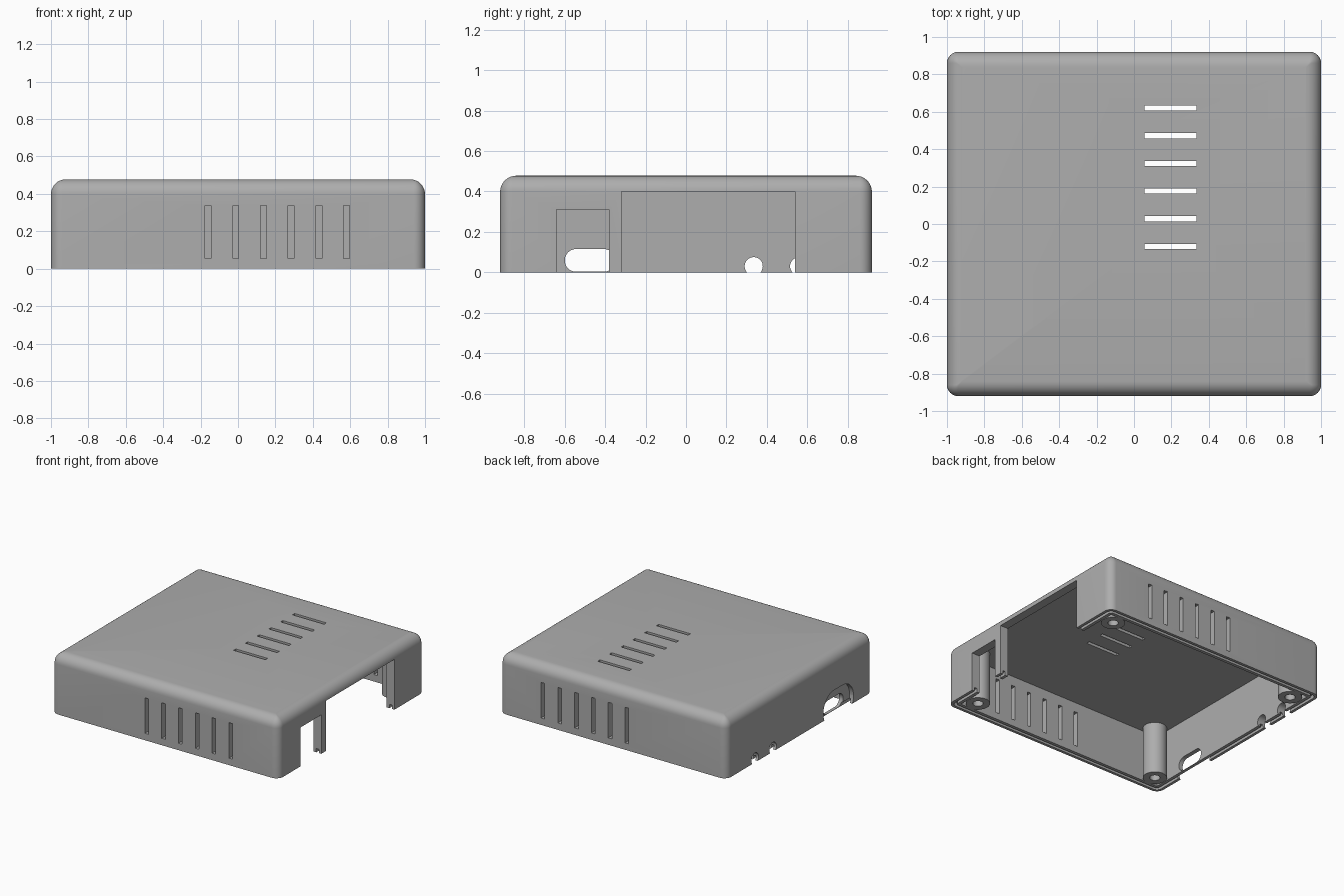
import bpy, bmesh
from math import sin, cos, pi

cube = bpy.data.objects.get("Cube")
if cube:
    bpy.data.objects.remove(cube, do_unlink=True)

WALL = 0.07
HX, HY, HEIGHT, TOP_R = 1.0, 0.92, 0.478, 0.08
CEILING = 0.415

grey = bpy.data.materials.new("plain grey")
grey.use_nodes = True
colour = (0.42, 0.42, 0.42, 1)
grey.diffuse_color = colour
grey.node_tree.nodes["Principled BSDF"].inputs["Base Color"].default_value = colour


def rounded_rect(hx, hy, r, steps=8):
    """Outline of a rectangle with round corners, counter-clockwise."""
    pts = []
    for q, (sx, sy) in enumerate([(1, 1), (-1, 1), (-1, -1), (1, -1)]):
        for i in range(steps + 1):
            a = (q + i / steps) * pi / 2
            pts.append((sx * (hx - r) + r * cos(a), sy * (hy - r) + r * sin(a)))
    return pts


def loft(bm, rings):
    """Skin a stack of equal-length rings and cap both ends."""
    rows = [[bm.verts.new(p) for p in ring] for ring in rings]
    for a, b in zip(rows, rows[1:]):
        for i in range(len(a)):
            j = (i + 1) % len(a)
            bm.faces.new((a[i], a[j], b[j], b[i]))
    bm.faces.new(rows[0][::-1])
    bm.faces.new(rows[-1])


def box(bm, x0, x1, y0, y1, z0, z1):
    loft(bm, [[(x0, y0, z), (x1, y0, z), (x1, y1, z), (x0, y1, z)] for z in (z0, z1)])


def side_hole(bm, x0, x1, y, z, hy, r):
    """Rod along x with a stadium or circular section."""
    section = rounded_rect(hy, r, r * 0.999)
    loft(bm, [[(x, y + u, z + v) for u, v in section] for x in (x0, x1)])


def make(name, bm):
    bmesh.ops.recalc_face_normals(bm, faces=bm.faces)
    mesh = bpy.data.meshes.new(name)
    bm.to_mesh(mesh)
    bm.free()
    mesh.materials.append(grey)
    obj = bpy.data.objects.new(name, mesh)
    bpy.context.collection.objects.link(obj)
    return obj


def cut(target, bm):
    """Subtract a temporary cutter from the target."""
    tool = make("cutter", bm)
    tool.hide_render = True
    mod = target.modifiers.new("cut", "BOOLEAN")
    mod.operation, mod.solver, mod.object = "DIFFERENCE", "EXACT", tool
    graph = bpy.context.evaluated_depsgraph_get()
    mesh = bpy.data.meshes.new_from_object(target.evaluated_get(graph))
    target.modifiers.clear()
    target.data = mesh
    bpy.data.objects.remove(tool, do_unlink=True)


def smooth(obj):
    bpy.ops.object.select_all(action="DESELECT")
    obj.select_set(True)
    bpy.context.view_layer.objects.active = obj
    bpy.ops.object.shade_smooth_by_angle(angle=0.5)


# Outer cover with rolled top edge
bm = bmesh.new()
levels = [(0, 0)]
for i in range(9):
    a = i / 8 * pi / 2
    levels.append((TOP_R * (1 - cos(a)), HEIGHT - TOP_R * (1 - sin(a))))
loft(bm, [[(x, y, z) for x, y in rounded_rect(HX - d, HY - d, max(0.06 - d, 0.004))]
          for d, z in levels])
cover = make("cover", bm)

# Hollow inside
bm = bmesh.new()
box(bm, WALL - HX, HX - WALL, WALL - HY, HY - WALL, -0.1, CEILING)
cut(cover, bm)

# Groove around the bottom rim
bm = bmesh.new()
loft(bm, [[(x, y, z) for x, y in rounded_rect(HX - 0.022, HY - 0.022, 0.04)]
          for z in (-0.1, 0.03)])
cutter_core = bmesh.new()
loft(cutter_core, [[(x, y, z) for x, y in rounded_rect(HX - 0.045, HY - 0.045, 0.02)]
                   for z in (-0.2, 0.1)])
groove = make("groove_ring", bm)
cut(groove, cutter_core)
bm = bmesh.new()
bm.from_mesh(groove.data)
bpy.data.objects.remove(groove, do_unlink=True)
cut(cover, bm)

# Vent slots in the front, back and top, plus the openings in the +x wall
bm = bmesh.new()
for i in range(6):
    step = i * 0.148
    for x, y in ((-0.16, -HY), (-0.123, HY)):
        box(bm, x + step - 0.016, x + step + 0.016, y - 0.12, y + 0.12, 0.055, 0.338)
    yc = -0.12 + step
    box(bm, 0.055, 0.335, yc - 0.014, yc + 0.014, 0.38, 0.6)
for y0, y1, top in ((-0.64, -0.38, 0.31), (-0.32, 0.54, 0.4)):
    box(bm, 0.85, 1.1, y0, y1, -0.1, top)
# Cable holes in the -x wall
for y in (0.335, 0.56):
    side_hole(bm, -1.1, -0.85, y, 0.03, 0.045, 0.045)
side_hole(bm, -1.1, -0.85, -0.475, 0.059, 0.125, 0.056)
cut(cover, bm)

# Wider plug recess on the outside
bm = bmesh.new()
side_hole(bm, -1.1, -0.965, -0.49, 0.06, 0.19, 0.135)
cut(cover, bm)
smooth(cover)

# Hollow screw posts in the corners
for sx, side in ((1, "left"), (-1, "right")):
    for sy, end in ((-1, "front"), (1, "back")):
        bm = bmesh.new()
        profile = [(0.038, 0.33), (0.038, 0), (0.088, 0), (0.088, CEILING + 0.01)]
        loft(bm, [[(sx * 0.84 + r * cos(k * pi / 16), sy * 0.765 + r * sin(k * pi / 16), z)
                   for k in range(32)] for r, z in profile])
        smooth(make(f"{end}_{side}_screw_post", bm))
